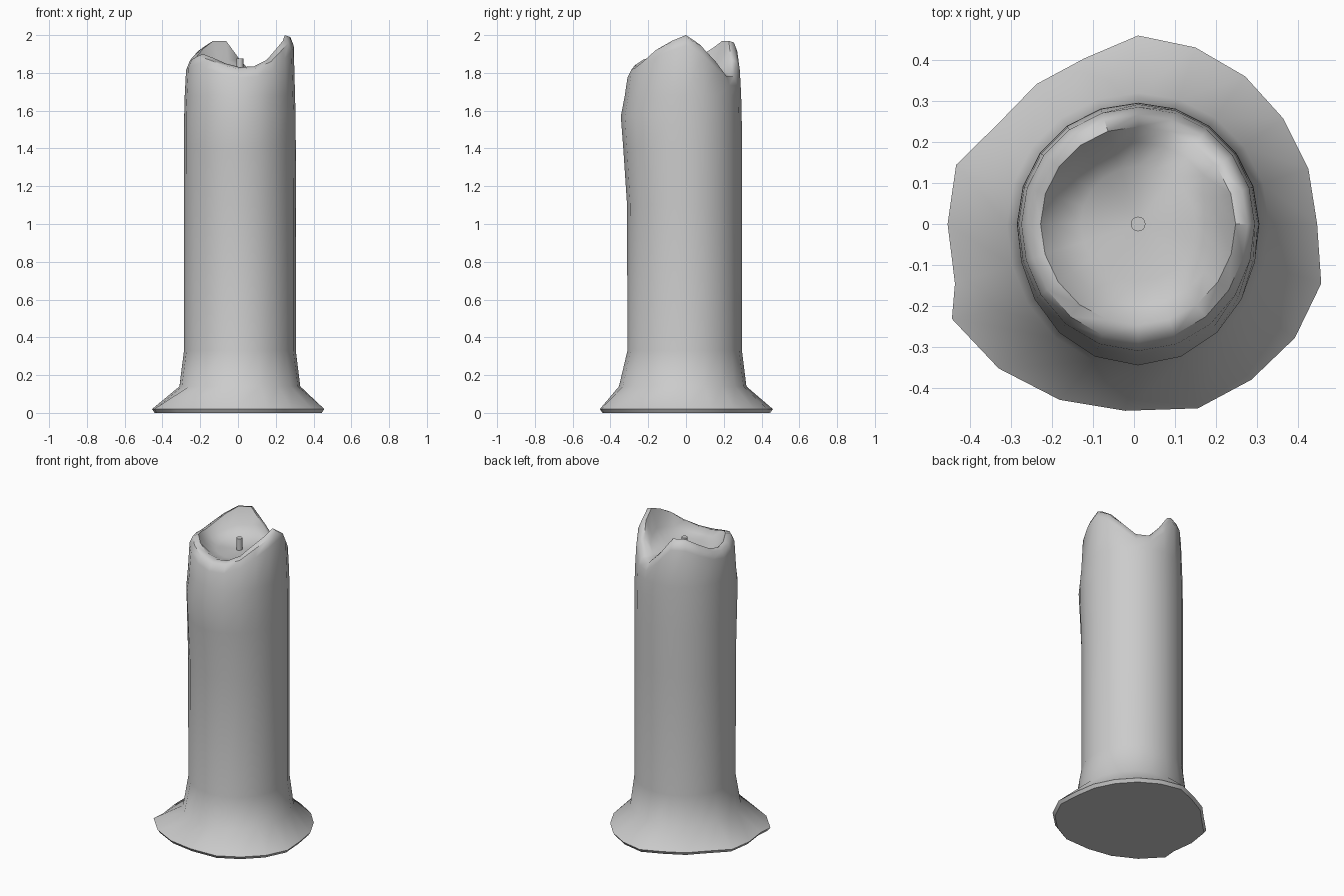
import bpy, bmesh, math

cube = bpy.data.objects.get("Cube")
if cube:
    bpy.data.objects.remove(cube, do_unlink=True)

SIDES = 20
AXIS_X = 0.01
FLOOR_Z = 1.80

# One wax colour
wax = bpy.data.materials.new("grey_wax")
wax.use_nodes = True
colour = (0.6, 0.6, 0.6, 1)
wax.diffuse_color = colour
wax.node_tree.nodes["Principled BSDF"].inputs["Base Color"].default_value = colour

# Uneven puddle radius and melted rim height, counter-clockwise from +x
puddle = [.437, .437, .438, .445, .453, .46, .425, .422, .42, .467,
          .465, .47, .51, .49, .47, .457, .473, .47, .473, .47]
puddle_turn = {12: -9, 13: -8, 14: -6, 15: -4}
rim = [2, 1.95, 1.87, 1.79, 1.79, 1.87, 1.97, 1.97, 1.93, 1.89,
       1.87, 1.88, 1.9, 1.88, 1.85, 1.83, 1.835, 1.87, 1.93, 1.97]


def point(i, radius, z, bulge=0, turn=0):
    """Place a ring vertex, pushing the front out by bulge."""
    a = math.tau * i / SIDES + math.radians(turn)
    r = radius + bulge * max(0, -math.sin(a)) ** 2
    return (AXIS_X + r * math.cos(a), r * math.sin(a), z)


def finish(bm, name, angle):
    bmesh.ops.recalc_face_normals(bm, faces=bm.faces)
    mesh = bpy.data.meshes.new(name)
    bm.to_mesh(mesh)
    bm.free()
    mesh.materials.append(wax)
    obj = bpy.data.objects.new(name, mesh)
    bpy.context.collection.objects.link(obj)
    bpy.ops.object.select_all(action='DESELECT')
    obj.select_set(True)
    bpy.context.view_layer.objects.active = obj
    bpy.ops.object.shade_smooth_by_angle(angle=math.radians(angle))


# Candle: puddle, flared foot, column, melted rim and hollow
rings = []
for scale, z in ((.97, 0), (1, .02)):
    rings.append([point(i, r * scale, z, 0, puddle_turn.get(i, 0))
                  for i, r in enumerate(puddle)])
for radius, z, bulge in ((.32, .14, .035), (.296, .33, .014), (.296, 1.1, .016),
                         (.296, 1.4, .036), (.295, 1.57, .05), (.292, 1.68, .032)):
    rings.append([point(i, radius, z, bulge) for i in range(SIDES)])
for radius, drop, bulge in ((.285, .055, .025), (.267, .01, .02), (.238, 0, .008)):
    rings.append([point(i, radius, h - drop, bulge) for i, h in enumerate(rim)])
for radius, sink in ((.2, .6), (.14, .93)):
    rings.append([point(i, radius, h + (FLOOR_Z - h) * sink) for i, h in enumerate(rim)])

bm = bmesh.new()
loops = [[bm.verts.new(co) for co in ring] for ring in rings]
for low, high in zip(loops, loops[1:]):
    for i in range(SIDES):
        j = (i + 1) % SIDES
        bm.faces.new((low[i], low[j], high[j], high[i]))
bm.faces.new(loops[0])
centre = bm.verts.new((AXIS_X, 0, FLOOR_Z))
for i in range(SIDES):
    bm.faces.new((loops[-1][i], loops[-1][(i + 1) % SIDES], centre))
finish(bm, "candle_body", 50)

# Wick
bm = bmesh.new()
bmesh.ops.create_cone(bm, cap_ends=True, segments=16, radius1=.018, radius2=.018, depth=.1)
bmesh.ops.translate(bm, verts=bm.verts, vec=(AXIS_X, 0, FLOOR_Z + .025))
finish(bm, "wick", 40)
